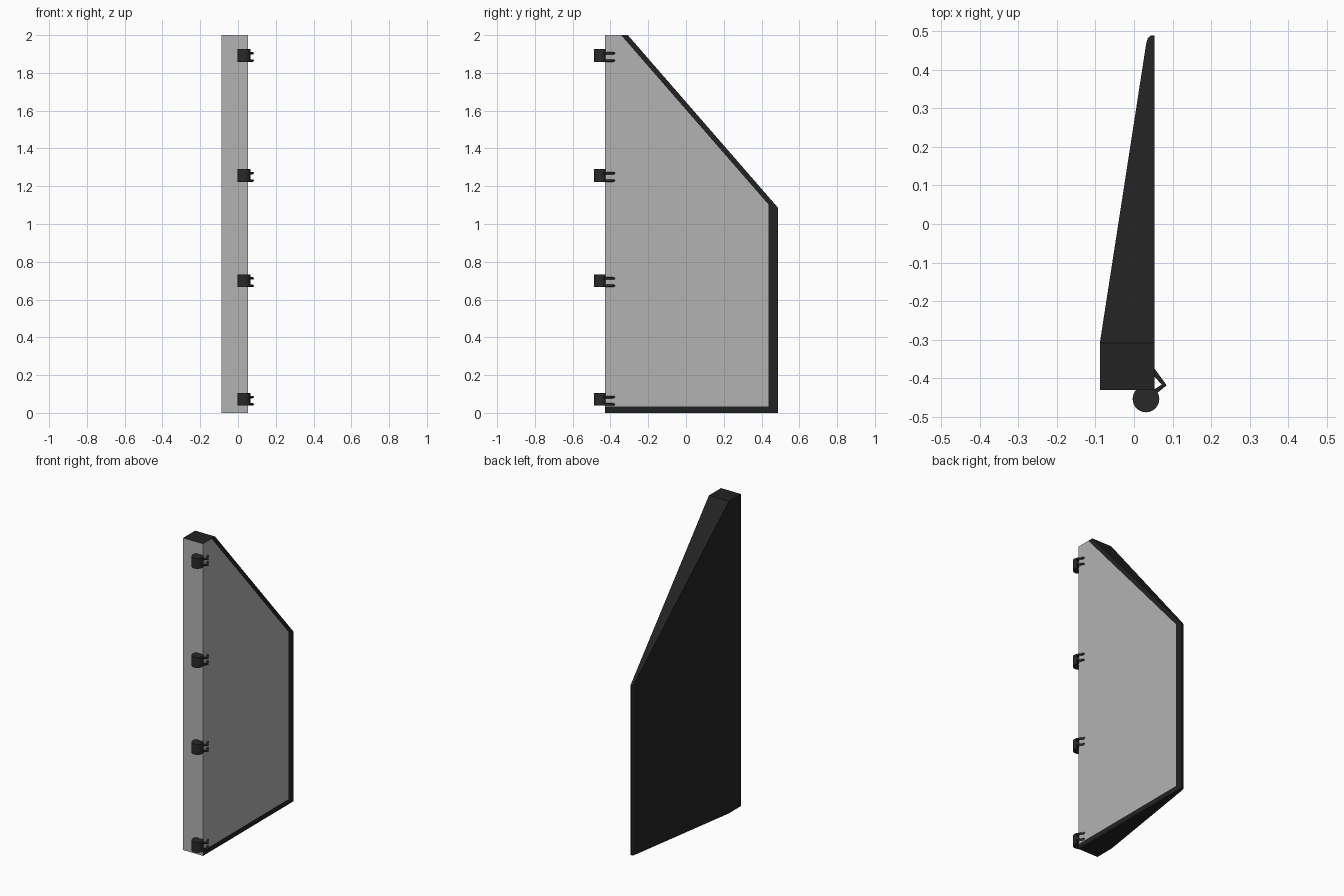
import bpy, bmesh
from mathutils import Vector

if "Cube" in bpy.data.objects:
    bpy.data.objects.remove(bpy.data.objects["Cube"])


def material(name, v):
    m = bpy.data.materials.new(name)
    m.diffuse_color = (v, v, v, 1)
    m.use_nodes = True
    m.node_tree.nodes["Principled BSDF"].inputs["Base Color"].default_value = m.diffuse_color
    return m


black = material("black_coating", 0.016)
dark = material("dark_metal", 0.022)
grey = material("grey_panel", 0.45)

# Door: tapered plan extruded upward
XR = 0.053
plan = [(XR, -0.43), (XR, 0.488), (0.043, 0.488), (0.036, 0.482), (0.032, 0.47),
        (-0.088, -0.305), (-0.088, -0.43)]
bm = bmesh.new()
base = bm.faces.new([bm.verts.new((x, y, 0)) for x, y in plan])
ext = bmesh.ops.extrude_face_region(bm, geom=[base])
bmesh.ops.translate(bm, vec=(0, 0, 2), verts=[v for v in ext["geom"] if isinstance(v, bmesh.types.BMVert)])

# Sloped top corner
slope_pt = Vector((0, -0.308, 2))
slope_n = Vector((0, 0.915, 0.796)).normalized()
cut = bmesh.ops.bisect_plane(bm, geom=bm.verts[:] + bm.edges[:] + bm.faces[:],
                             plane_co=slope_pt, plane_no=slope_n, clear_outer=True)
bmesh.ops.holes_fill(bm, edges=[e for e in bm.edges if e.is_boundary], sides=0)
bmesh.ops.recalc_face_normals(bm, faces=bm.faces[:])

# Rim strips around the grey right-hand panel
rim = [(Vector((0, 0, 0.033)), Vector((0, 0, -1))),
       (Vector((0, 0.436, 0)), Vector((0, 1, 0))),
       (slope_pt - slope_n * 0.027, slope_n)]


def on_right(f):
    return all(abs(v.co.x - XR) < 1e-4 for v in f.verts)


for co, no in rim:
    # split only the part still inside the earlier rim lines
    inner = [f for f in bm.faces if on_right(f) and
             all((f.calc_center_median() - c).dot(n) < 0 for c, n in rim[:rim.index((co, no))])]
    geom = set(inner)
    for f in inner:
        geom.update(f.edges)
        geom.update(f.verts)
    bmesh.ops.bisect_plane(bm, geom=list(geom), plane_co=co, plane_no=no)
for f in bm.faces:
    c = f.calc_center_median()
    inside = on_right(f) and all((c - p).dot(n) < 0 for p, n in rim)
    front = abs(c.y + 0.43) < 1e-4
    f.material_index = 1 if inside or front else 0
mesh = bpy.data.meshes.new("door_panel")
bm.to_mesh(mesh)
bm.free()
mesh.materials.append(black)
mesh.materials.append(grey)
bpy.context.collection.objects.link(bpy.data.objects.new("door_panel", mesh))

# Hinges: barrel with two bent prongs each
hook = [(0.045, -0.376), (0.052, -0.384), (0.078, -0.417), (0.05, -0.438)]
for i, z in enumerate((0.072, 0.7, 1.257, 1.892)):
    bpy.ops.mesh.primitive_cylinder_add(vertices=32, radius=0.0345, depth=0.067,
                                        location=(0.031, -0.4535, z))
    barrel = bpy.context.object
    barrel.name = f"hinge_barrel_{i + 1}"
    barrel.data.materials.append(dark)
    bpy.ops.object.shade_smooth_by_angle()
    cu = bpy.data.curves.new("hinge_prongs", "CURVE")
    cu.dimensions = "3D"
    cu.bevel_depth = 0.0065
    cu.bevel_resolution = 2
    cu.use_fill_caps = True
    for dz in (-0.027, 0.012):
        sp = cu.splines.new("POLY")
        sp.points.add(len(hook) - 1)
        for p, (x, y) in zip(sp.points, hook):
            p.co = (x, y, z + dz, 1)
    cu.materials.append(dark)
    bpy.context.collection.objects.link(bpy.data.objects.new(f"hinge_prongs_{i + 1}", cu))
